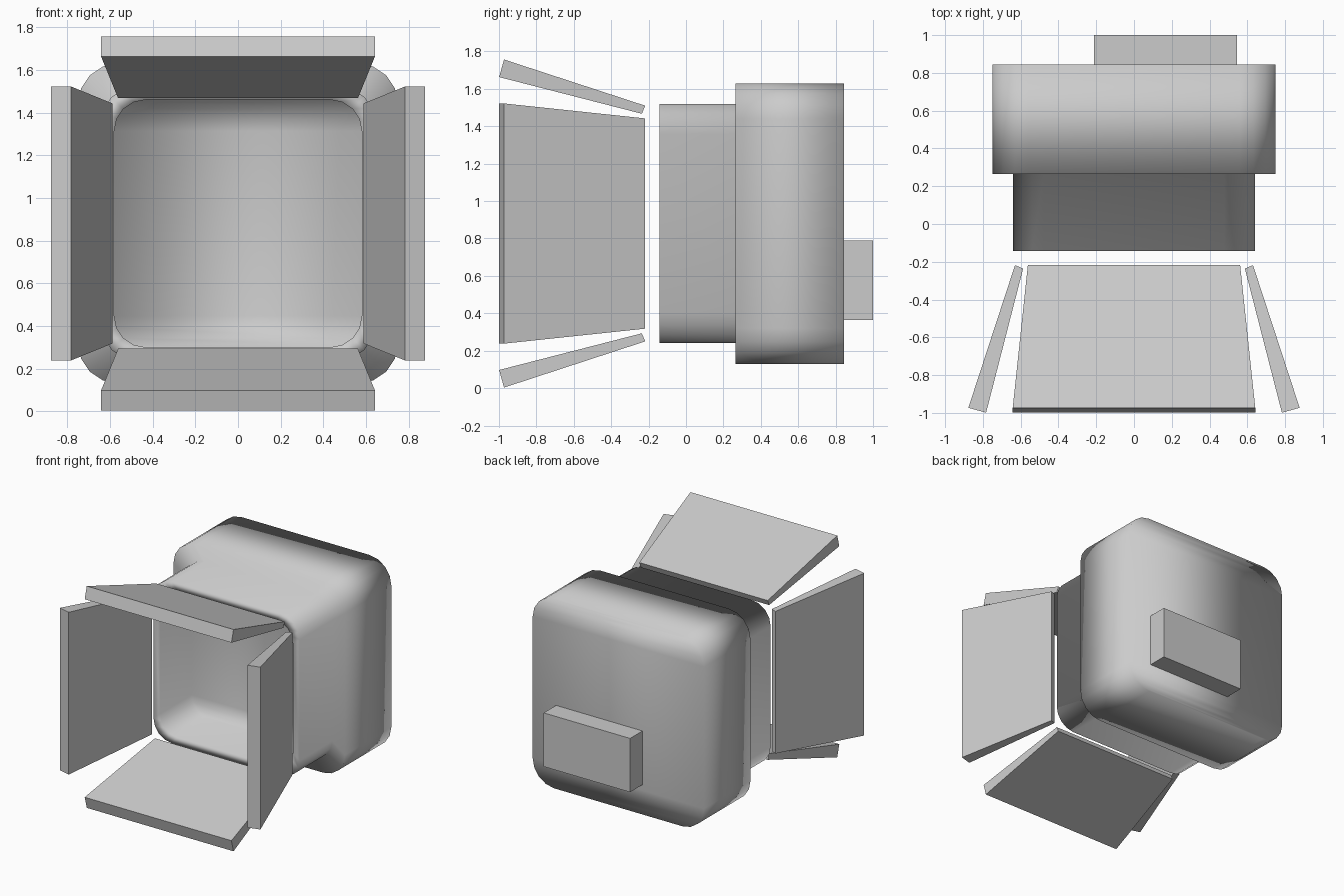
import bpy, bmesh
from math import cos, sin, pi
from mathutils import Matrix

if "Cube" in bpy.data.objects:
    bpy.data.objects.remove(bpy.data.objects["Cube"])

CZ = 0.88  # height of the lamp axis


def finish(name, bm, smooth=False):
    bmesh.ops.recalc_face_normals(bm, faces=bm.faces)
    for f in bm.faces:
        f.smooth = smooth
    me = bpy.data.meshes.new(name)
    bm.to_mesh(me)
    bm.free()
    ob = bpy.data.objects.new(name, me)
    bpy.context.collection.objects.link(ob)
    return ob


def rounded_square(h, seg=4):
    """Rounded square in xz, anticlockwise from the right side."""
    r = h * 0.253
    pts = []
    for q, (sx, sz) in enumerate([(1, 1), (-1, 1), (-1, -1), (1, -1)]):
        for i in range(seg + 1):
            a = (q + i / seg) * pi / 2
            pts.append((sx * (h - r) + r * cos(a), sz * (h - r) + r * sin(a)))
    return pts


def cap(bm, loop):
    """Close a loop with horizontal strips joining left and right points."""
    right = loop[15:] + loop[:5]   # bottom to top
    left = loop[5:15][::-1]
    for i in range(9):
        bm.faces.new((right[i], right[i + 1], left[i + 1], left[i]))


# Housing: wide rear box, narrower front hood and the hollow reflector opening
bm = bmesh.new()
loops = []
for h, y in [(0.75, 0.845), (0.75, 0.265), (0.64, 0.265),
             (0.64, -0.143), (0.58, -0.143), (0.58, 0.25)]:
    loops.append([bm.verts.new((x, y, z + CZ)) for x, z in rounded_square(h)])
for a, b in zip(loops, loops[1:]):
    n = len(a)
    for i in range(n):
        j = (i + 1) % n
        bm.faces.new((a[i], a[j], b[j], b[i]))
cap(bm, loops[0])
cap(bm, loops[-1])
finish("lamp_housing", bm, smooth=True)

# Four tapered barn doors, turned around the lamp axis
door_profile = [(-0.973, 0.877, 0.642), (-0.999, 0.783, 0.642),
                (-0.236, 0.587, 0.562), (-0.218, 0.63, 0.562)]  # y, radius, half width
for k, side in enumerate(("top", "right", "bottom", "left")):
    bm = bmesh.new()
    ends = [[bm.verts.new((s * w, y, r)) for y, r, w in door_profile] for s in (-1, 1)]
    for e in ends:
        bm.faces.new(e)
    for i in range(4):
        j = (i + 1) % 4
        bm.faces.new((ends[0][i], ends[0][j], ends[1][j], ends[1][i]))
    bm.transform(Matrix.Translation((0, 0, CZ)) @ Matrix.Rotation(k * pi / 2, 4, 'Y'))
    finish(side + "_barn_door", bm)

# Control box on the back
bm = bmesh.new()
bmesh.ops.create_cube(bm, size=1, matrix=Matrix.Translation((0.167, 0.92, 0.578))
                      @ Matrix.Diagonal((0.756, 0.16, 0.425, 1)))
finish("control_box", bm)
